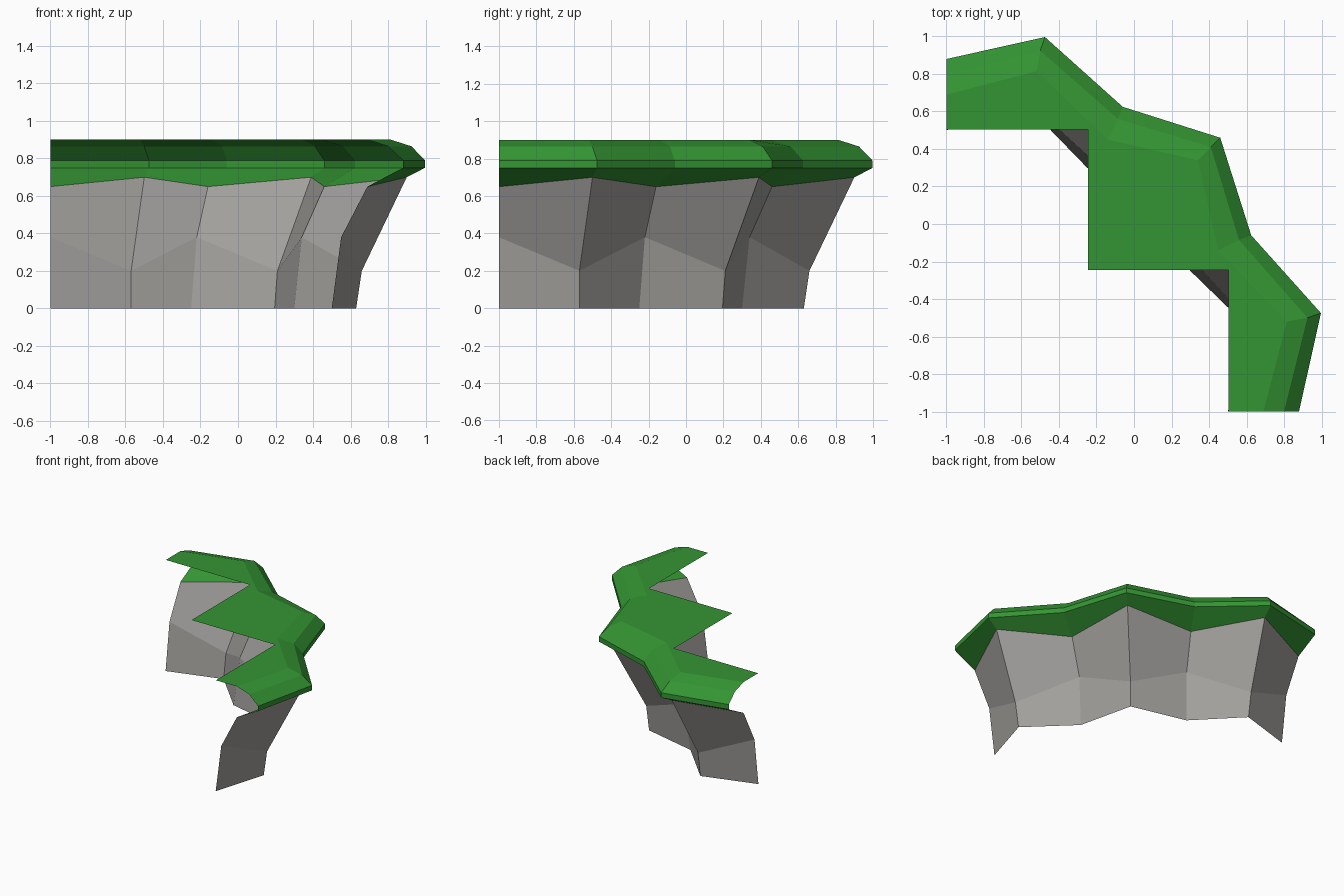
import bpy
import bmesh

cube = bpy.data.objects.get("Cube")
if cube:
    bpy.data.objects.remove(cube, do_unlink=True)


def make_material(name, colour):
    mat = bpy.data.materials.new(name)
    mat.use_nodes = True
    mat.diffuse_color = colour
    mat.node_tree.nodes["Principled BSDF"].inputs["Base Color"].default_value = colour
    return mat


def ring(half, ridge_z, groove_z):
    """Mirror half an outline over the diagonal; corners alternate groove and ridge."""
    plan = half + [(y, x) for x, y in reversed(half[:-1])]
    return [(x, y, ridge_z if i % 2 else groove_z) for i, (x, y) in enumerate(plan)]


def build(name, rings, mat, cap=None):
    """Skin the rings from bottom to top, with an optional flat top reaching inward."""
    bm = bmesh.new()
    rows = [[bm.verts.new(p) for p in r] for r in rings]
    for low, high in zip(rows, rows[1:]):
        for i in range(len(low) - 1):
            bm.faces.new((low[i], high[i], high[i + 1], low[i + 1]))
    if cap:
        inner = [bm.verts.new((x, y, rings[-1][0][2])) for x, y in cap]
        bm.faces.new(list(reversed(rows[-1])) + inner)
    mesh = bpy.data.meshes.new(name)
    bm.to_mesh(mesh)
    bm.free()
    mesh.materials.append(mat)
    obj = bpy.data.objects.new(name, mesh)
    bpy.context.collection.objects.link(obj)
    return obj


rock = make_material("grey rock", (0.36, 0.35, 0.335, 1))
grass = make_material("green grass", (0.034, 0.3, 0.033, 1))

# Cliff wall: foot, bend and overhanging upper edge
foot = ring([(-1, 0.5), (-0.57, 0.63), (-0.25, 0.3), (0.195, 0.195)], 0, 0)
bend = ring([(-1, 0.55), (-0.57, 0.66), (-0.22, 0.34), (0.21, 0.21)], 0.2, 0.38)
brow = ring([(-1, 0.69), (-0.5, 0.9), (-0.16, 0.46), (0.39, 0.39)], 0.7, 0.65)
build("cliff_wall", [foot, bend, brow], rock)

# Grass layer: underside, upright rim, bevels and flat stepped top
rim = [(-1, 0.88), (-0.475, 0.997), (-0.06, 0.625), (0.46, 0.46)]
bevel = ring([(-1, 0.8), (-0.5, 0.925), (-0.085, 0.56), (0.41, 0.41)], 0.865, 0.865)
crown = ring([(-1, 0.69), (-0.52, 0.815), (-0.14, 0.45), (0.34, 0.34)], 0.9, 0.9)
steps = [(-1, 0.503), (-0.245, 0.503), (-0.245, -0.245), (0.503, -0.245), (0.503, -1)]
build("grass_top", [brow, ring(rim, 0.75, 0.75), ring(rim, 0.79, 0.79), bevel, crown],
      grass, steps)
